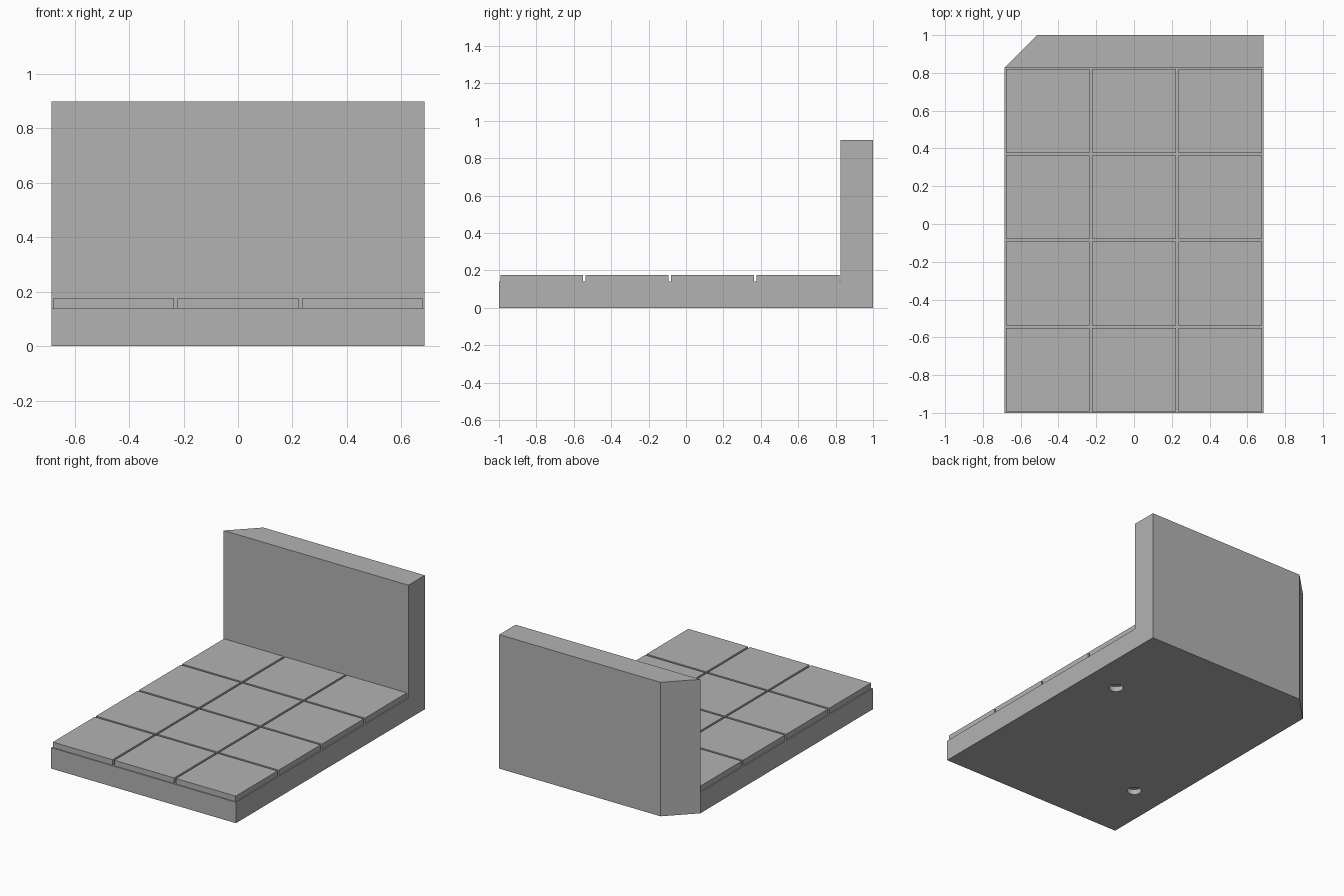
import bpy, bmesh
from mathutils import Vector

if "Cube" in bpy.data.objects:
    bpy.data.objects.remove(bpy.data.objects["Cube"], do_unlink=True)

HALF_X = 0.685
PITCH = HALF_X * 2 / 3          # tile spacing
WALL_Y = -1 + 4 * PITCH         # front face of the back wall
BASE_Z, TILE_Z, WALL_Z = 0.14, 0.177, 0.898
GAP = 0.007
MID_Y = (WALL_Y - 1) / 2

stone = bpy.data.materials.new("plain grey")
stone.use_nodes = True
GREY = (0.45, 0.45, 0.45, 1)
stone.diffuse_color = GREY
stone.node_tree.nodes["Principled BSDF"].inputs["Base Color"].default_value = GREY


def finish(bm, name):
    bmesh.ops.recalc_face_normals(bm, faces=bm.faces[:])
    mesh = bpy.data.meshes.new(name)
    bm.to_mesh(mesh)
    bm.free()
    mesh.materials.append(stone)
    obj = bpy.data.objects.new(name, mesh)
    bpy.context.collection.objects.link(obj)
    return obj


def extrude(bm, faces, offset):
    ext = bmesh.ops.extrude_face_region(bm, geom=faces)
    verts = [g for g in ext["geom"] if isinstance(g, bmesh.types.BMVert)]
    bmesh.ops.translate(bm, verts=verts, vec=offset)


def add_box(bm, low, high):
    verts = bmesh.ops.create_cube(bm, size=1)["verts"]
    for v in verts:
        v.co = [h if c > 0 else l for c, l, h in zip(v.co, low, high)]


# Base and back wall: one L-shaped side profile, with a back corner cut off
bm = bmesh.new()
profile = [(-1, 0), (1, 0), (1, WALL_Z), (WALL_Y, WALL_Z), (WALL_Y, BASE_Z), (-1, BASE_Z)]
face = bm.faces.new([bm.verts.new((-HALF_X, y, z)) for y, z in profile])
extrude(bm, [face], (2 * HALF_X, 0, 0))
cut = 1 - WALL_Y
bmesh.ops.bisect_plane(bm, geom=bm.verts[:] + bm.edges[:] + bm.faces[:], dist=1e-5,
                       plane_co=(-HALF_X + cut, 1, 0), plane_no=(-1, 1, 0), clear_outer=True)
bmesh.ops.holes_fill(bm, edges=[e for e in bm.edges if e.is_boundary], sides=0)
body = finish(bm, "base_and_back_wall")

# Cutter for the rectangular groove on the underside
bm = bmesh.new()
rim, width, depth = 0.05, 0.026, 0.03
x, y0, y1 = HALF_X - rim, -1 + rim, WALL_Y - rim
centre = bm.faces.new([bm.verts.new((px, py, -0.02))
                       for px, py in [(-x, y0), (x, y0), (x, y1), (-x, y1)]])
ring = bmesh.ops.inset_region(bm, faces=[centre], thickness=width)["faces"]
bmesh.ops.delete(bm, geom=[centre], context='FACES')
extrude(bm, ring, (0, 0, 0.02 + depth))
cutters = [finish(bm, "groove_cutter")]

# Cutters for the two round sockets on the underside
for side in (1, -1):
    bm = bmesh.new()
    bmesh.ops.create_cone(bm, cap_ends=True, segments=32, radius1=0.044, radius2=0.044, depth=0.07)
    bmesh.ops.translate(bm, verts=bm.verts[:], vec=(side * PITCH, MID_Y + side * PITCH, 0))
    cutters.append(finish(bm, "socket_cutter"))

bpy.context.view_layer.objects.active = body
for cutter in cutters:
    cutter.hide_render = True
    mod = body.modifiers.new("cut", 'BOOLEAN')
    mod.operation, mod.solver, mod.object = 'DIFFERENCE', 'EXACT', cutter
    bpy.ops.object.modifier_apply(modifier=mod.name)
    bpy.data.objects.remove(cutter, do_unlink=True)

# Floor tiles: three across, four deep
bm = bmesh.new()
for col in range(3):
    for row in range(4):
        low = Vector((-HALF_X + col * PITCH + GAP, -1 + row * PITCH + GAP, BASE_Z))
        high = low + Vector((PITCH - 2 * GAP, PITCH - 2 * GAP, TILE_Z - BASE_Z))
        add_box(bm, low, high)
finish(bm, "floor_tiles")
